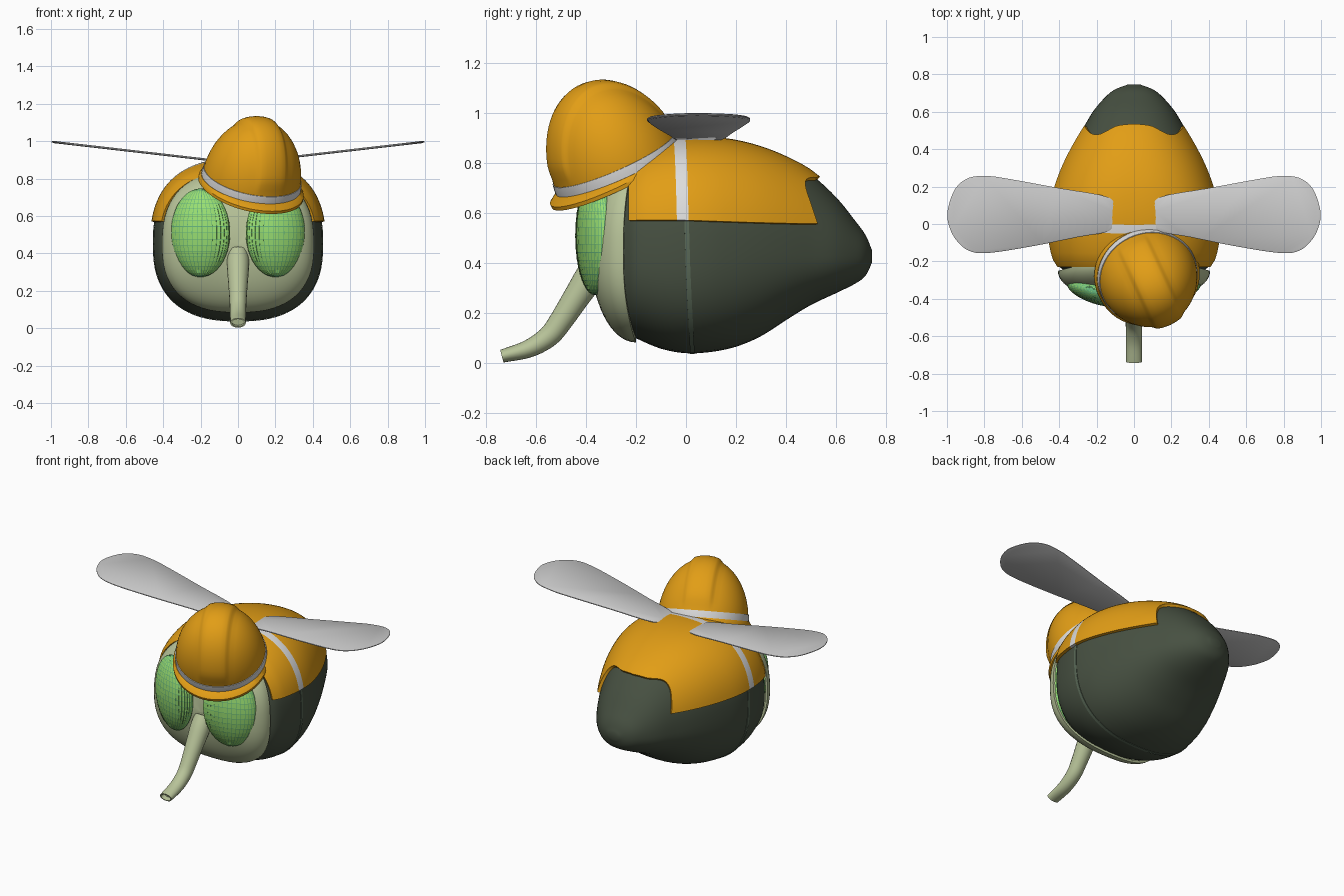
import bpy, bmesh, math
from mathutils import Vector, Matrix

if "Cube" in bpy.data.objects:
    bpy.data.objects.remove(bpy.data.objects["Cube"], do_unlink=True)

PI, TAU = math.pi, math.tau
parts = []


def material(name, r, g, b):
    m = bpy.data.materials.new(name)
    m.use_nodes = True
    m.diffuse_color = (r, g, b, 1)
    m.node_tree.nodes["Principled BSDF"].inputs["Base Color"].default_value = (r, g, b, 1)
    return m


ORANGE = material("safety orange", 0.76, 0.34, 0.008)
WHITE = material("reflective white", 0.72, 0.72, 0.72)
DARK = material("dark green body", 0.062, 0.08, 0.053)
SEAM = material("grey green seam", 0.1, 0.14, 0.095)
PALE = material("pale green skin", 0.48, 0.55, 0.32)
WING = material("wing grey", 0.6, 0.6, 0.6)
EYE = material("eye green", 0.32, 0.74, 0.17)
NET = material("eye net teal", 0.13, 0.46, 0.2)


def curve(points, steps):
    """Smooth run of points through the given ones (Catmull-Rom)."""
    p = [Vector(q) for q in points]
    p = [2 * p[0] - p[1]] + p + [2 * p[-1] - p[-2]]
    out = []
    for i in range(1, len(p) - 2):
        a, b, c, d = p[i - 1:i + 3]
        for k in range(steps):
            t = k / steps
            out.append((2 * b + (c - a) * t + (2 * a - 5 * b + 4 * c - d) * t * t
                        + (3 * b - a - 3 * c + d) * t ** 3) / 2)
    return out + [p[-2]]


def lookup(table, x):
    """Linear lookup of a row by its first value."""
    for a, b in zip(table, table[1:]):
        if x <= b[0]:
            return a.lerp(b, max(0, (x - a[0]) / (b[0] - a[0])))
    return table[-1]


def finish(name, bm, mats, thick=0, mirror=False):
    bmesh.ops.recalc_face_normals(bm, faces=bm.faces)
    me = bpy.data.meshes.new(name)
    bm.to_mesh(me)
    bm.free()
    for m in mats:
        me.materials.append(m)
    ob = bpy.data.objects.new(name, me)
    bpy.context.collection.objects.link(ob)
    if thick:
        s = ob.modifiers.new("thickness", 'SOLIDIFY')
        s.thickness, s.offset = thick, 0
    if mirror:
        ob.modifiers.new("mirror", 'MIRROR').use_mirror_merge = False
    parts.append(ob)
    return ob


def loft(name, rows, mats, wrap=False, close=False, caps=False, thick=0, rule=None, matrix=None):
    """Skin a grid of points; wrap joins each row's ends, close joins last row to first."""
    bm = bmesh.new()
    g = [[bm.verts.new(p) for p in row] for row in rows]
    n = len(g[0])
    for i in range(len(g) - (0 if close else 1)):
        for j in range(n - (0 if wrap else 1)):
            a, b, k = g[i], g[(i + 1) % len(g)], (j + 1) % n
            f = bm.faces.new((a[j], a[k], b[k], b[j]))
            f.material_index = rule(i, j) if rule else 0
    if caps:
        bm.faces.new(g[0])
        bm.faces.new(g[-1])
    if matrix:
        bm.transform(matrix)
    return finish(name, bm, mats, thick)


def power(v, p):
    return math.copysign(abs(v) ** p, v)


# Body sections: y, half width, top, bottom, height of the widest point
body = curve([(-.25, .375, .79, .13, .45), (-.2, .42, .84, .1, .45), (-.1, .445, .873, .058, .45),
              (0, .452, .888, .04, .45), (.1, .442, .888, .045, .45), (.2, .415, .876, .066, .45),
              (.3, .378, .85, .108, .45), (.4, .332, .81, .172, .44), (.5, .278, .755, .233, .43),
              (.6, .22, .665, .28, .43), (.68, .152, .566, .32, .43), (.72, .1, .51, .352, .43),
              (.745, .035, .45, .405, .43)], 5)


def skin(y, t, off=0.0):
    _, w, top, bot, mid = lookup(body, y)
    p = 2 / (2.5 - 0.4 * max(0, y) / .745)
    h = (top - mid if math.sin(t) > 0 else mid - bot) + off
    return Vector((power(math.cos(t), p) * (w + off), y, mid + h * power(math.sin(t), p)))


def hem_angle(y, z):
    _, w, top, bot, mid = lookup(body, y)
    return math.asin(((z - mid) / (top - mid)) ** 1.2)


loft("body", [[skin(r[0], TAU * j / 64) for j in range(64)] for r in body], [DARK], wrap=True, caps=True)

# Vest with a wavy rear edge and a reflective band
rear = curve([(0, .53), (.25, .518), (.45, .478), (.6, .475), (.8, .498), (1, .522)], 4)
vest = []
for i in range(49):
    s = i / 24 - 1
    f = abs(s)
    end, b0, b1 = lookup(rear, f)[1], -.05 + .014 * f, -.004 + .014 * f
    ys = [-.225 + (b0 + .225) * k / 5 for k in range(5)] + [b0, (b0 + b1) / 2]
    ys += [b1 + (end - b1) * k / 14 for k in range(15)]
    row = []
    for y in ys:
        t0 = hem_angle(y, .562)
        row.append(skin(y, PI / 2 - s * (PI / 2 - t0), .008))
    vest.append(row)
loft("vest", vest, [ORANGE, WHITE], thick=.02, rule=lambda i, j: int(j in (5, 6)))

# Seam running under the belly
seam = []
for i in range(41):
    t = PI + .2 - .4 + (PI + .4) * i / 40
    y = .006 - .02 * math.sin(t)
    seam.append([skin(y + d, t, .002) for d in (-.009, .009)])
loft("belly_seam", seam, [SEAM], thick=.003)

# Face mask, a shallow dome
face = []
for i in range(1, 17):
    k = math.sin(PI / 2 * i / 16)
    ring = []
    for j in range(64):
        c, s = math.cos(TAU * j / 64), math.sin(TAU * j / 64)
        x, z = power(c, .8) * .4 * k, power(s, .8) * k * (.39 if s > 0 else .355)
        ring.append((x, -.2 - .05 * c * c * k - .175 * math.sqrt(max(0, 1 - k * k)), .445 + z))
    face.append(ring)
face.insert(0, [Vector(p).lerp(Vector((0, -.375, .445)), .98) for p in face[0]])
loft("face", face, [PALE], wrap=True, thick=.014)

# Compound eyes with a fine net of inset cells
for side, name in ((1, "left_eye"), (-1, "right_eye")):
    bm = bmesh.new()
    bmesh.ops.create_uvsphere(bm, u_segments=36, v_segments=22, radius=1)
    bm.transform(Matrix.Translation((side * .2, -.365, .51)) @ Matrix.Rotation(side * .31, 4, 'Z')
                 @ Matrix.Diagonal((.165, .062, .237, 1)))
    for f in bm.faces:
        f.material_index = 1
    cells = list(bm.faces)
    bmesh.ops.inset_individual(bm, faces=cells, thickness=.0022)
    for f in cells:
        f.material_index = 0
    finish(name, bm, [EYE, NET])

# Proboscis: y, z, half width, half depth along the path
path = curve([(-.345, .40, .055, .06), (-.385, .345, .06, .06), (-.44, .262, .054, .053),
              (-.5, .17, .047, .047), (-.55, .107, .044, .043), (-.63, .058, .043, .036),
              (-.737, .028, .042, .026)], 5)
tube = []
for i, q in enumerate(path):
    a, b = path[max(0, i - 1)], path[min(len(path) - 1, i + 1)]
    d = Vector((0, b[0] - a[0], b[1] - a[1])).normalized()
    n = Vector((0, -d.z, d.y))
    centre = Vector((0, q[0], q[1]))
    tube.append([centre + Vector((q[2] * math.cos(TAU * j / 20), 0, 0))
                 + n * q[3] * math.sin(TAU * j / 20) for j in range(20)])
for back in (0, .03):
    tube.append([centre.lerp(p, .8) - d * back for p in tube[len(path) - 1]])
loft("proboscis", tube, [PALE], wrap=True, caps=True)

# Hard hat, tipped forward and turned to one side
R, H = .262, .36
hat = (Matrix.Translation((.068, -.268, .772)) @ Matrix.Rotation(math.radians(25), 4, 'Z')
       @ Matrix.Rotation(math.radians(26), 4, 'X'))


def ease(v, lo, hi):
    v = min(1, max(0, (v - lo) / (hi - lo)))
    return v * v * (3 - 2 * v)


half = [0, .04, .065, .073, .08, .088, .096, .12, .15, .18, .205, .225, .24, .251, .258, .2615]
shell = []
for x in [-v for v in half[:0:-1]] + half:
    c = math.sqrt(1 - (x / R) ** 2)
    row = []
    for j in range(41):
        a = PI * j / 40
        lift = 1 + .045 * (1 - ease(abs(x), .065, .096)) * ease(math.sin(a), .15, .4)
        row.append((x, -R * c * math.cos(a) * lift, H * c * math.sin(a) * lift))
    shell.append(row)
loft("hard_hat_shell", shell, [ORANGE], thick=.008, matrix=hat)


def hat_ring(name, mat, profile):
    rows = []
    for i in range(64):
        a = TAU * i / 64
        front = max(0, math.cos(a)) ** 1.5
        rows.append([((r + e * front) * math.sin(a), -(r + e * front) * math.cos(a), z - e * front * .3)
                     for r, e, z in profile])
    loft(name, rows, [mat], wrap=True, close=True, matrix=hat)


# Each profile point: radius, extra reach at the front, height
hat_ring("hat_band", WHITE, [(R + .008, 0, 0), (R + .008, 0, .03), (R + .005, 0, .052), (R - .012, 0, .052),
                             (R - .012, 0, 0)])
hat_ring("hat_brim", ORANGE, [(R - .014, 0, -.018), (R - .014, 0, .012), (R + .01, 0, .012),
                              (R + .02, .028, -.004), (R + .02, .028, -.02)])

# Wings, one flat blade mirrored across the body
outline = curve([(.1, .05), (.13, .14), (.4, .192), (.68, .243), (.78, .256), (.88, .248), (.955, .19),
                 (.995, .08), (.992, 0), (.955, -.08), (.885, -.142), (.78, -.155), (.55, -.12),
                 (.3, -.07), (.13, -.035), (.1, .05)], 4)[:-1]
bm = bmesh.new()
rims = [[bm.verts.new((.53 + (x - .53) * k, .05 + (y - .05) * k, .882 + .115 * (.53 + (x - .53) * k) + dz))
         for x, y in outline] for k, dz in ((.97, .006), (1, .002), (1, -.002), (.97, -.006))]
n = len(outline)
for a, b in zip(rims, rims[1:]):
    for j in range(n):
        bm.faces.new((a[j], a[(j + 1) % n], b[(j + 1) % n], b[j]))
bm.faces.new(rims[0])
bm.faces.new(rims[-1])
finish("wings", bm, [WING], mirror=True)

# Apply modifiers and shade
bpy.ops.object.select_all(action='DESELECT')
for ob in parts:
    ob.select_set(True)
bpy.context.view_layer.objects.active = parts[0]
bpy.ops.object.convert(target='MESH')
bpy.ops.object.shade_smooth_by_angle(angle=math.radians(40))
